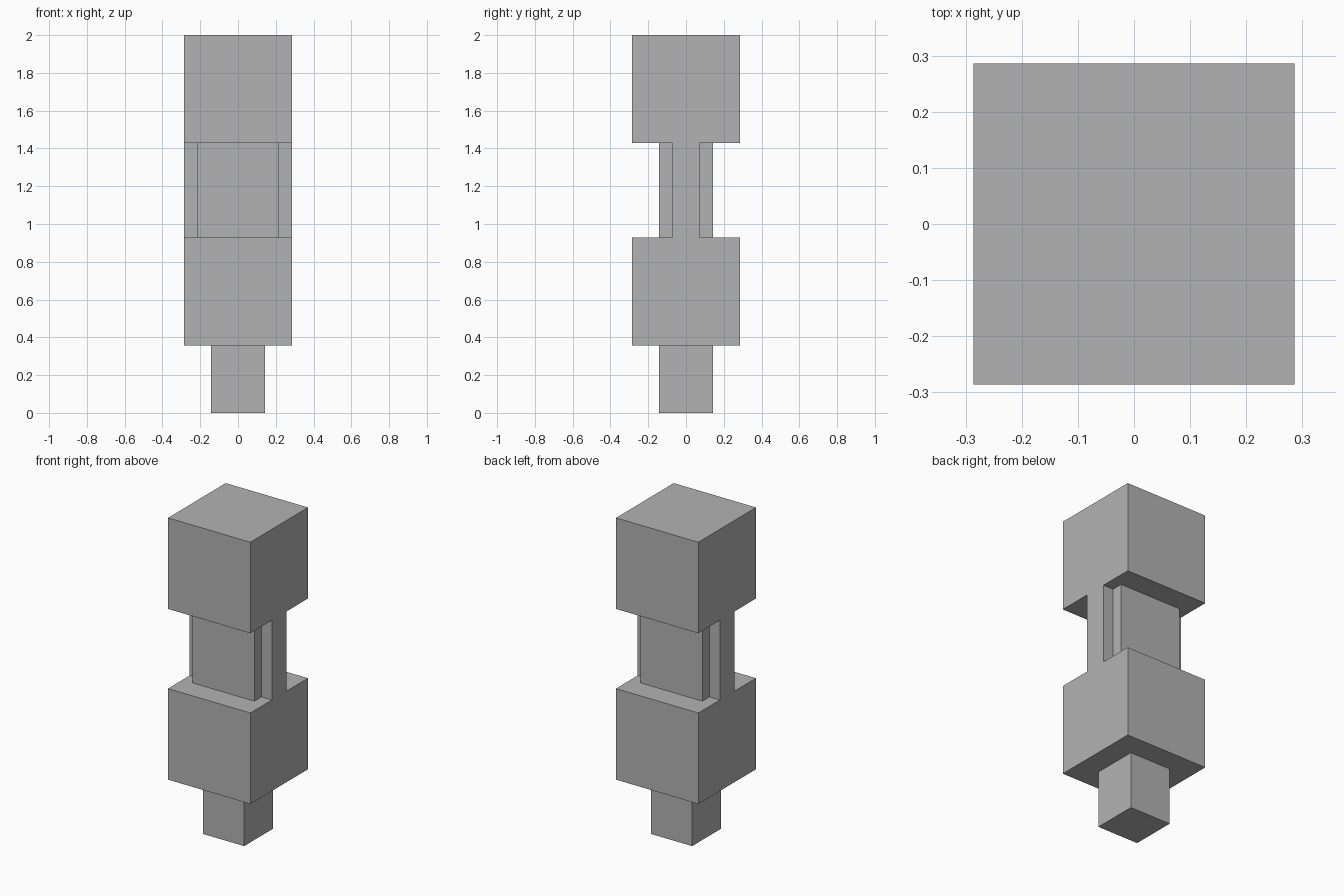
import bpy

cube = bpy.data.objects.get("Cube")
if cube:
    bpy.data.objects.remove(cube, do_unlink=True)

# Single plain grey material
GREY = (0.45, 0.45, 0.45, 1.0)
grey = bpy.data.materials.new("plain grey")
grey.use_nodes = True
grey.diffuse_color = GREY
bsdf = next(n for n in grey.node_tree.nodes if n.type == 'BSDF_PRINCIPLED')
bsdf.inputs["Base Color"].default_value = GREY


def box(name, width, depth, bottom, top):
    """Upright box centred on the z axis."""
    bpy.ops.mesh.primitive_cube_add(size=1, location=(0, 0, (bottom + top) / 2))
    obj = bpy.context.object
    obj.name = name
    obj.scale = (width, depth, top - bottom)
    bpy.ops.object.transform_apply(location=False, rotation=False, scale=True)
    obj.data.materials.append(grey)
    return obj


U = 1 / 14            # base module
WIDE = 8 * U          # block width
Z_FOOT, Z_WAIST, Z_HEAD = 5 * U, 13 * U, 20 * U

# Foot peg and the two large blocks
box("foot_peg", 4 * U, 4 * U, 0, Z_FOOT)
box("lower_block", WIDE, WIDE, Z_FOOT, Z_WAIST)
box("upper_block", WIDE, WIDE, Z_HEAD, 2)

# Waist: thick core with a thin side rib on each side
box("waist_core", 6 * U, 4 * U, Z_WAIST, Z_HEAD)
for side, name in ((1, "left_waist_rib"), (-1, "right_waist_rib")):
    rib = box(name, U, 2 * U, Z_WAIST, Z_HEAD)
    rib.location.x = side * 3.5 * U
